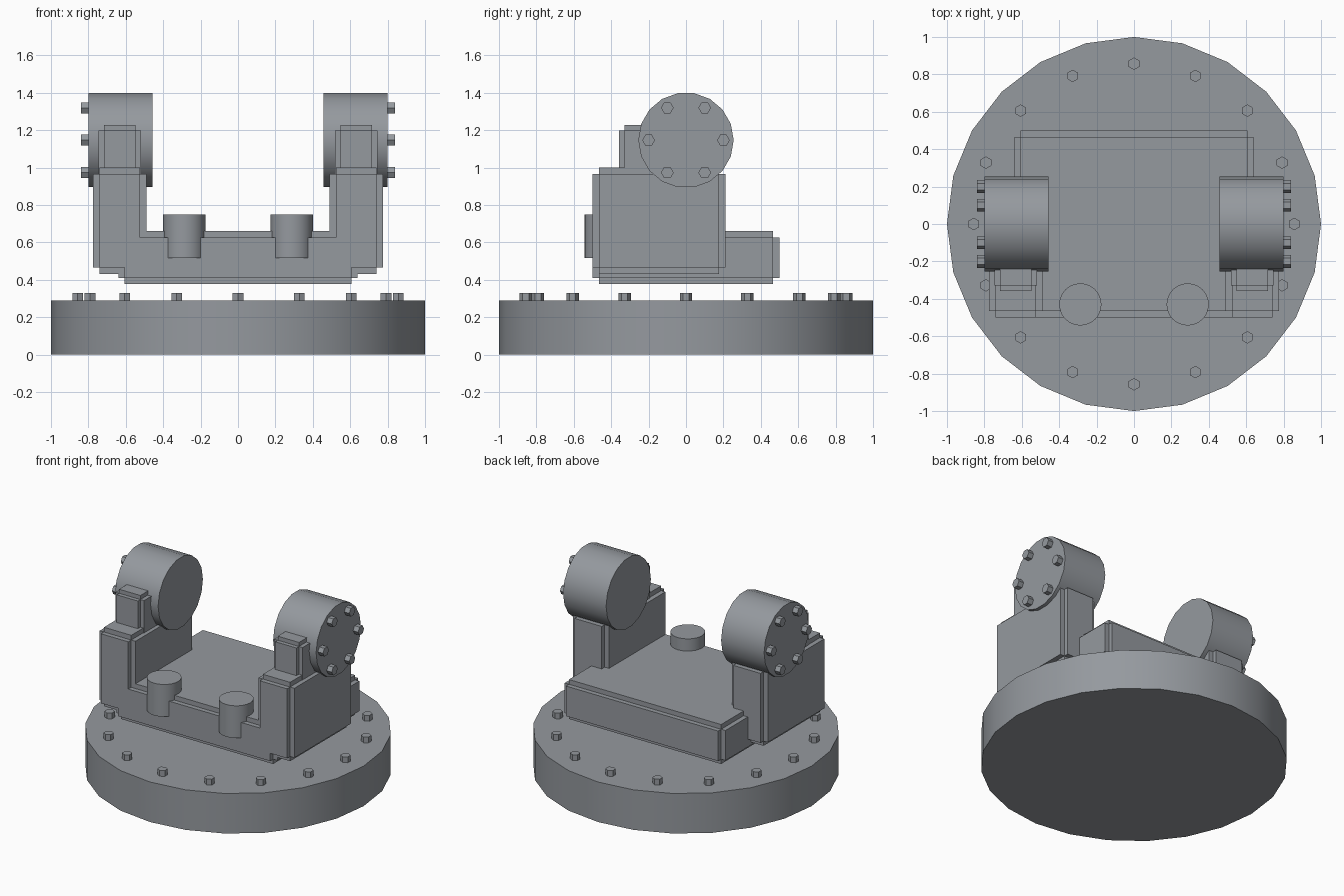
import bpy, bmesh
from math import sin, cos, pi, radians
from mathutils import Matrix, Vector

if "Cube" in bpy.data.objects:
    bpy.data.objects.remove(bpy.data.objects["Cube"])

# Dark blue-grey metal
metal = bpy.data.materials.new("dark_metal")
metal.diffuse_color = (0.30, 0.32, 0.345, 1)
metal.use_nodes = True
metal.node_tree.nodes["Principled BSDF"].inputs["Base Color"].default_value = metal.diffuse_color


def finish(bm, name):
    mesh = bpy.data.meshes.new(name)
    bm.to_mesh(mesh)
    bm.free()
    mesh.materials.append(metal)
    obj = bpy.data.objects.new(name, mesh)
    bpy.context.collection.objects.link(obj)
    return obj


def add_cylinder(bm, center, radius, depth, sides, along_x=False):
    m = Matrix.Translation(center)
    if along_x:
        m = m @ Matrix.Rotation(pi / 2, 4, 'Y')
    bmesh.ops.create_cone(bm, cap_ends=True, segments=sides, radius1=radius,
                          radius2=radius, depth=depth, matrix=m)


def cylinder(name, center, radius, depth, sides=24, along_x=False):
    bm = bmesh.new()
    add_cylinder(bm, center, radius, depth, sides, along_x)
    obj = finish(bm, name)
    obj.data.shade_smooth()
    obj.data.set_sharp_from_angle(angle=radians(30))
    return obj


def panel_box(name, lo, hi, step):
    """Inner box with each face pushed out on its own, leaving notched edges."""
    lo, hi = Vector(lo), Vector(hi)
    size = hi - lo - Vector((2 * step,) * 3)
    bm = bmesh.new()
    bmesh.ops.create_cube(bm, size=1, matrix=Matrix.Translation((lo + hi) / 2)
                          @ Matrix.Diagonal((*size, 1)))
    bm.normal_update()
    panels = bmesh.ops.extrude_discrete_faces(bm, faces=bm.faces[:])['faces']
    bm.normal_update()
    for f in panels:
        bmesh.ops.translate(bm, verts=f.verts, vec=f.normal * step)
    return finish(bm, name)


# Round base with a ring of hex bolts
cylinder("base", (0, 0, 0.144), 1.0, 0.288)
bm = bmesh.new()
for i in range(16):
    a = i * pi / 8
    add_cylinder(bm, (0.857 * cos(a), 0.857 * sin(a), 0.305), 0.033, 0.05, 6)
finish(bm, "base_bolts")

# Floating cradle floor
panel_box("cradle_floor", (-0.64, -0.5, 0.376), (0.64, 0.5, 0.66), 0.034)

for s, side in ((-1, "left"), (1, "right")):
    def box(name, x0, x1, y0, y1, z0, z1, step):
        xs = sorted((s * x0, s * x1))
        panel_box(f"{side}_{name}", (xs[0], y0, z0), (xs[1], y1, z1), step)

    # Upright arm and the small block holding the hub
    box("arm", 0.49, 0.775, -0.5, 0.21, 0.432, 1.0, 0.034)
    box("hub_block", 0.518, 0.745, -0.358, 0.1, 0.9, 1.228, 0.029)

    # Hub drum with bolts on its outer face
    cylinder(f"{side}_hub", (s * 0.629, 0, 1.146), 0.255, 0.342, 18, True)
    bm = bmesh.new()
    for i in range(6):
        a = i * pi / 3
        add_cylinder(bm, (s * 0.815, 0.2 * cos(a), 1.146 + 0.2 * sin(a)),
                     0.034, 0.05, 6, along_x=True)
    finish(bm, f"{side}_hub_bolts")

    # Pin on the front edge
    cylinder(f"{side}_front_pin", (s * 0.287, -0.43, 0.632), 0.113, 0.232)
